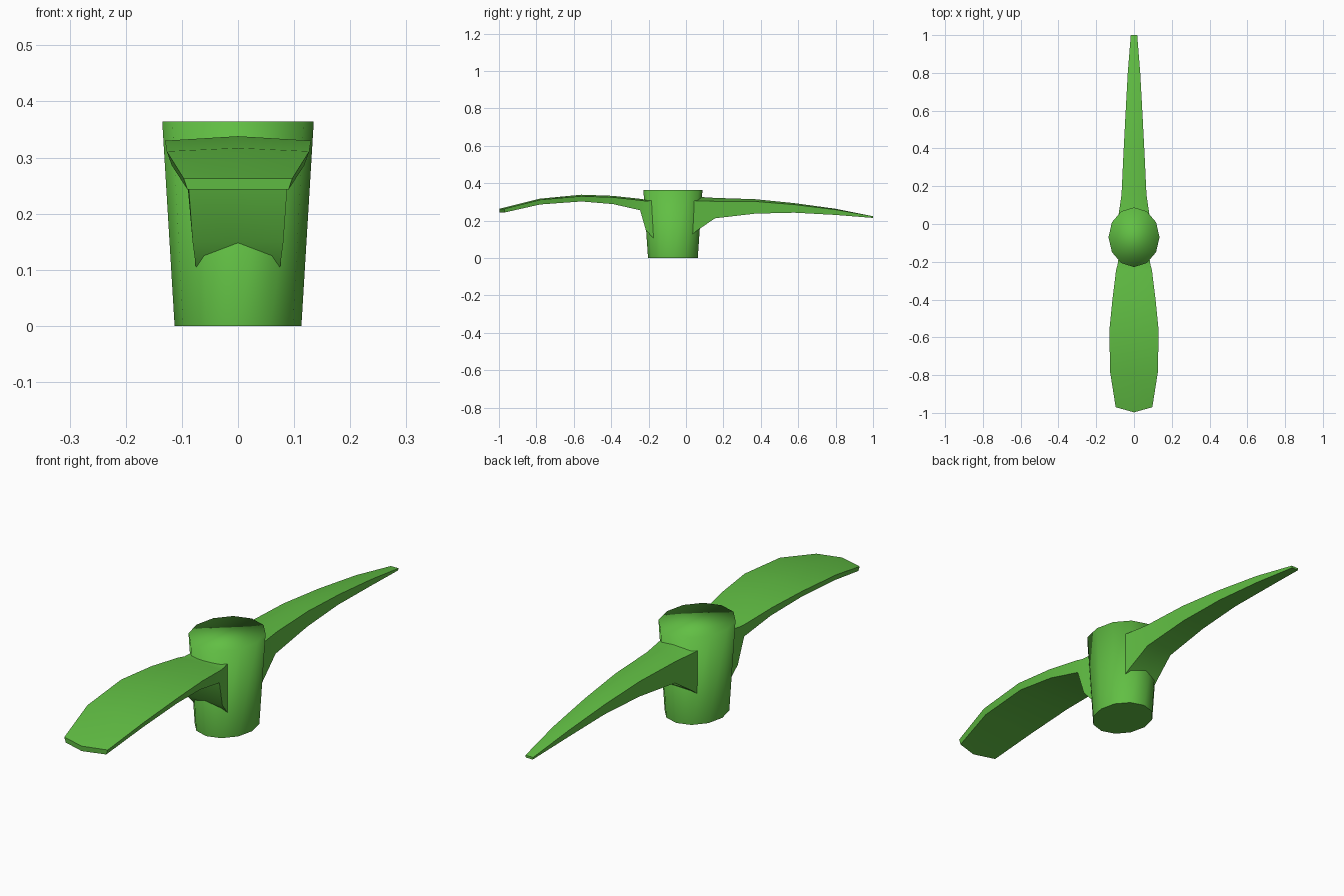
import bpy
import bmesh
from math import cos, sin, pi, radians

if "Cube" in bpy.data.objects:
    bpy.data.objects.remove(bpy.data.objects["Cube"])

green = bpy.data.materials.new("leaf green")
green.use_nodes = True
green.diffuse_color = (0.12, 0.52, 0.057, 1)
green.node_tree.nodes["Principled BSDF"].inputs["Base Color"].default_value = green.diffuse_color


def loft(name, rings):
    """Skin a list of closed rings and cap both ends."""
    bm = bmesh.new()
    loops = [[bm.verts.new(p) for p in ring] for ring in rings]
    for a, b in zip(loops, loops[1:]):
        for i in range(len(a)):
            j = (i + 1) % len(a)
            bm.faces.new((a[i], a[j], b[j], b[i]))
    caps = [bm.faces.new(loops[0]), bm.faces.new(loops[-1])]
    bmesh.ops.recalc_face_normals(bm, faces=bm.faces)
    for face in bm.faces:
        face.smooth = True
    for edge in caps[0].edges:
        edge.smooth = False
    mesh = bpy.data.meshes.new(name)
    bm.to_mesh(mesh)
    bm.free()
    mesh.materials.append(green)
    obj = bpy.data.objects.new(name, mesh)
    bpy.context.collection.objects.link(obj)
    return obj


def oval(rx, ry, z, sides=12):
    return [(rx * cos(2 * pi * i / sides), ry * sin(2 * pi * i / sides) - 0.07, z)
            for i in range(sides)]


def blade(name, sections, taper):
    """Sections: y, half width, top, bottom, crown height, centre overhang."""
    rings = []
    for y, w, top, low, crown, tip in sections:
        b = w * taper
        rings.append([(-w, y, top - crown), (0, y + tip, top), (w, y, top - crown),
                      (b, y, low), (0, y + tip, low), (-b, y, low)])
    obj = loft(name, rings)
    bpy.ops.object.select_all(action='DESELECT')
    obj.select_set(True)
    bpy.context.view_layer.objects.active = obj
    bpy.ops.object.shade_smooth_by_angle(angle=radians(30))


# Tapered oval collar, soft at the top rim and sharp at the bottom
loft("collar", [oval(0.113, 0.133, 0), oval(0.135, 0.158, 0.364)])

# Broad curved blade with a gusset under its root
blade("broad_blade", [
    (-0.17, 0.080, 0.316, 0.10, 0.008, 0),
    (-0.215, 0.087, 0.312, 0.15, 0.008, 0),
    (-0.245, 0.095, 0.316, 0.255, 0.008, 0),
    (-0.39, 0.113, 0.332, 0.288, 0.008, 0),
    (-0.56, 0.130, 0.338, 0.302, 0.008, 0),
    (-0.78, 0.127, 0.317, 0.286, 0.006, 0),
    (-0.97, 0.097, 0.263, 0.243, 0, -0.027)], 0.93)

# Narrow tapering pick with a deep root
blade("narrow_pick", [
    (0.00, 0.088, 0.332, 0.10, 0.022, 0),
    (0.06, 0.080, 0.327, 0.147, 0.022, 0),
    (0.155, 0.066, 0.321, 0.212, 0.018, 0),
    (0.37, 0.056, 0.314, 0.237, 0.012, 0),
    (0.58, 0.045, 0.293, 0.242, 0.008, 0),
    (0.80, 0.033, 0.263, 0.230, 0.005, 0),
    (1.00, 0.017, 0.223, 0.214, 0, 0)], 0.9)
